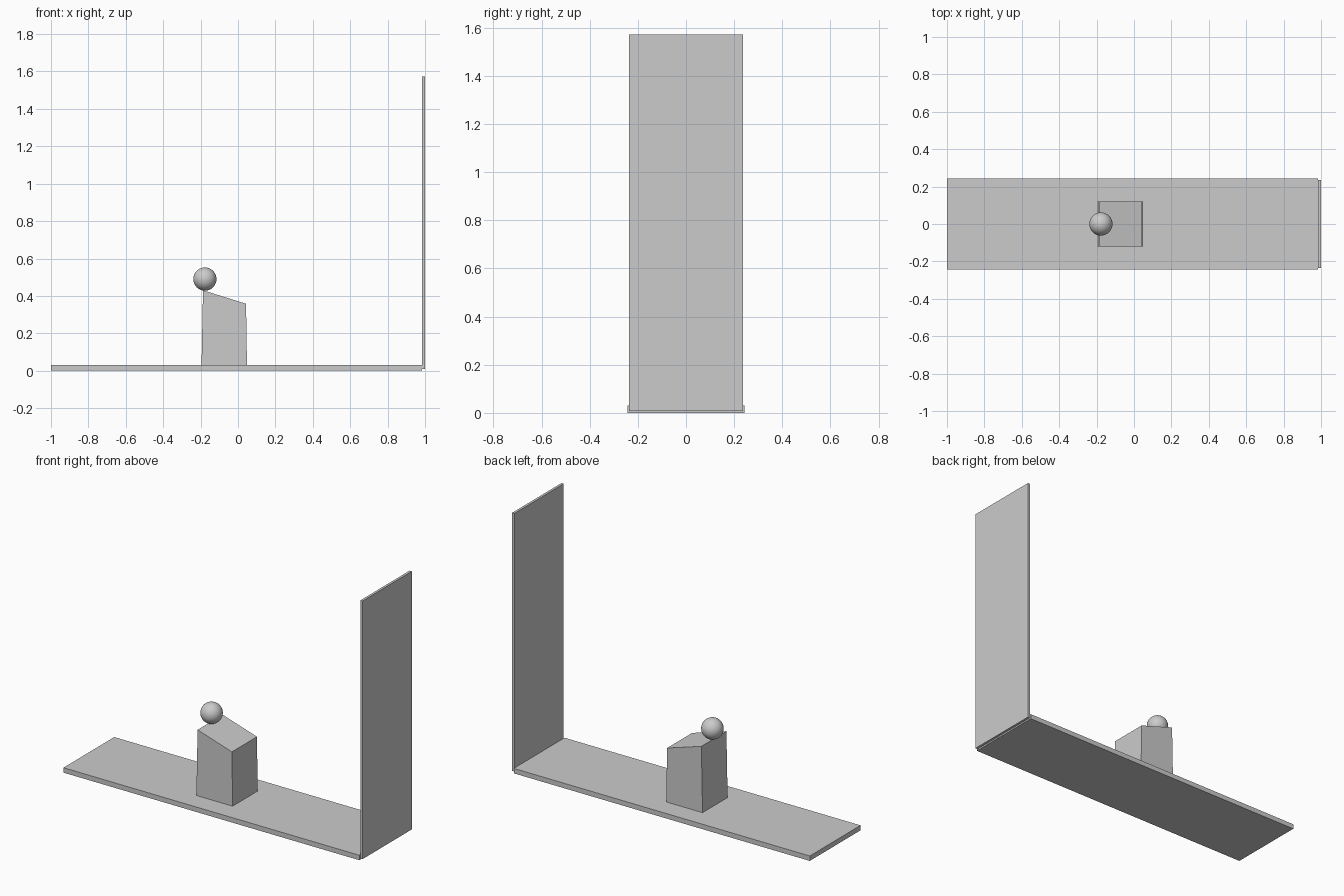
import bpy, bmesh

if "Cube" in bpy.data.objects:
    bpy.data.objects.remove(bpy.data.objects["Cube"])

grey = bpy.data.materials.new("plain grey")
grey.diffuse_color = (0.6, 0.6, 0.6, 1)
grey.use_nodes = True
grey.node_tree.nodes["Principled BSDF"].inputs["Base Color"].default_value = grey.diffuse_color


def prism(name, profile, half_depth):
    """Extrude an x-z profile symmetrically along y."""
    bm = bmesh.new()
    face = bm.faces.new([bm.verts.new((x, -half_depth, z)) for x, z in profile])
    ext = bmesh.ops.extrude_face_region(bm, geom=[face])
    verts = [g for g in ext["geom"] if isinstance(g, bmesh.types.BMVert)]
    bmesh.ops.translate(bm, verts=verts, vec=(0, 2 * half_depth, 0))
    bmesh.ops.recalc_face_normals(bm, faces=bm.faces)
    mesh = bpy.data.meshes.new(name)
    bm.to_mesh(mesh)
    bm.free()
    mesh.materials.append(grey)
    obj = bpy.data.objects.new(name, mesh)
    bpy.context.collection.objects.link(obj)
    return obj


def rect(x0, x1, z0, z1):
    return [(x0, z0), (x1, z0), (x1, z1), (x0, z1)]


# Long floor board and thin upright panel at its right end
prism("floor_board", rect(-1.0, 0.984, 0.0, 0.03), 0.243)
prism("back_panel", rect(0.985, 1.0, 0.008, 1.572), 0.236)

# Slightly tapered pedestal with a sloping top
prism("sloped_pedestal",
      [(-0.195, 0.028), (0.048, 0.028), (0.043, 0.358), (-0.187, 0.43)], 0.12)

# Ball resting on the high edge of the pedestal
bpy.ops.mesh.primitive_uv_sphere_add(segments=32, ring_count=16, radius=0.062,
                                     location=(-0.177, 0, 0.49))
ball = bpy.context.object
ball.name = "ball"
ball.data.materials.append(grey)
bpy.ops.object.shade_smooth()
